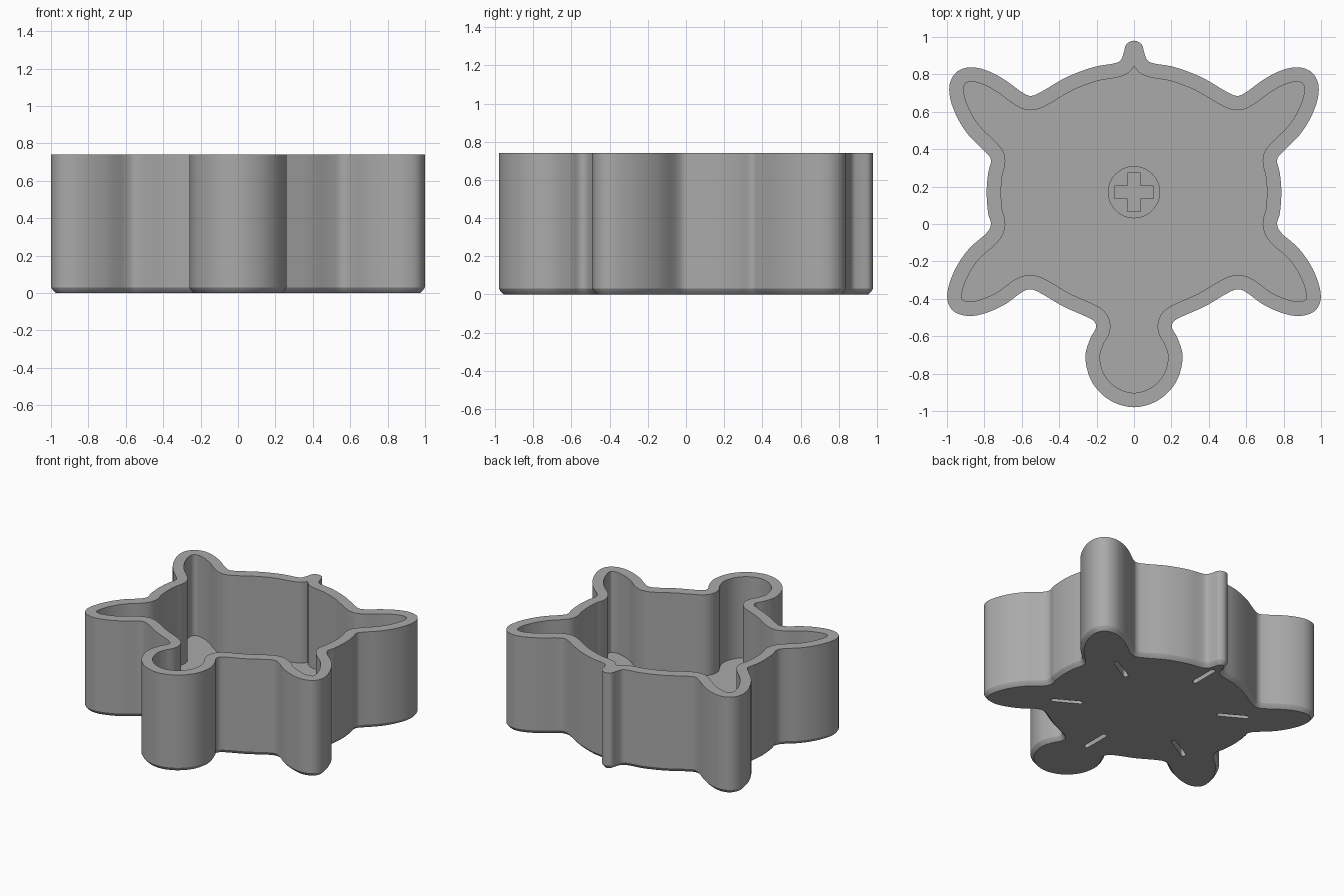
import bpy, bmesh, math
from mathutils import Vector, Matrix

cube = bpy.data.objects.get("Cube")
if cube:
    bpy.data.objects.remove(cube, do_unlink=True)

HEIGHT, FLOOR, WALL = 0.74, 0.12, 0.077
CENTER = Vector((0, 0.17))

grey = bpy.data.materials.new("matte_grey")
grey.use_nodes = True
GREY = (0.4, 0.4, 0.4, 1)
grey.diffuse_color = GREY
grey.node_tree.nodes["Principled BSDF"].inputs["Base Color"].default_value = GREY

# Half outline, clockwise from the tail tip to the head tip
HALF = [(0, .98), (.04, .962), (.055, .915), (.072, .875), (.11, .858),
        (.22, .838), (.36, .785), (.49, .71), (.55, .685), (.6, .705),
        (.69, .77), (.78, .818), (.87, .838), (.945, .815), (.985, .75),
        (.98, .66), (.94, .56), (.88, .47), (.79, .38), (.765, .34),
        (.78, .27), (.788, .17), (.78, .06), (.765, .0), (.79, -.05),
        (.88, -.13), (.95, -.23), (.99, -.33), (.997, -.41), (.96, -.47),
        (.88, -.492), (.79, -.475), (.69, -.43), (.6, -.365), (.55, -.35),
        (.49, -.375), (.38, -.44), (.25, -.498), (.21, -.525), (.205, -.56),
        (.235, -.615), (.26, -.715), (.225, -.845), (.13, -.942), (0, -.98)]


def smooth_loop(points, steps):
    """Closed Catmull-Rom curve through the points."""
    pts = [Vector(p) for p in points]
    n, out = len(pts), []
    for i in range(n):
        a, b, c, d = (pts[(i + k) % n] for k in (-1, 0, 1, 2))
        for s in range(steps):
            t = s / steps
            out.append(0.5 * (2 * b + (c - a) * t + (2 * a - 5 * b + 4 * c - d) * t * t
                              + (3 * b - a - 3 * c + d) * t ** 3))
    return out


def inset(loop, dist):
    """Move every point of a clockwise loop inward."""
    out = []
    for i, p in enumerate(loop):
        t = (loop[(i + 1) % len(loop)] - loop[i - 1]).normalized()
        out.append(p + Vector((t.y, -t.x)) * dist)
    return out


def clean_inset(loop, dist):
    """Inset that drops points where the offset folds over itself."""
    return [q for q in inset(loop, dist)
            if min((q - p).length for p in loop) > dist * 0.985]


def arc(x, r, start, sweep, n):
    """Points along an arc centred on the x axis."""
    angles = [start + sweep * i / n for i in range(n + 1)]
    return [Vector((x + r * math.cos(a), r * math.sin(a))) for a in angles]


def place(loop, angle=0):
    """Turn a loop and move it to the pot centre."""
    turn = Matrix.Rotation(angle, 2)
    return [turn @ p + CENTER for p in loop]


bm = bmesh.new()


def walls(loops, heights):
    """Skin rings of equal length; return the first and last ring."""
    rings = [[bm.verts.new((p.x, p.y, z)) for p in loop]
             for loop, z in zip(loops, heights)]
    for low, high in zip(rings, rings[1:]):
        for i in range(len(low)):
            bm.faces.new((low[i - 1], low[i], high[i], high[i - 1]))
    return rings[0], rings[-1]


def fill(*rings):
    """Fill the flat area inside the first ring, leaving the others as holes."""
    edges = [bm.edges.get((r[i - 1], r[i])) for r in rings for i in range(len(r))]
    bmesh.ops.triangle_fill(bm, edges=edges, use_beauty=True, normal=(0, 0, 1))


# Outer wall with a rounded bottom edge
outline = smooth_loop(HALF + [(-x, y) for x, y in reversed(HALF[1:-1])], 5)
shells = [inset(outline, d) for d in (.024, .014, .006, 0, 0)]
base, rim = walls(shells, (0, .01, .02, .03, HEIGHT))

# Hollow interior and flat rim
inner = clean_inset(outline, WALL)
floor, inner_rim = walls([inner, inner], (FLOOR, HEIGHT))
fill(rim, inner_rim)

# Round drain recess in the floor
ring = place(arc(0, .137, 0, math.tau, 48)[:-1])
recess, recess_rim = walls([ring, ring], (FLOOR - .015, FLOOR))
fill(floor, recess_rim)

# Plus-shaped drain well inside the recess
LONG, SHORT = .103, .034
plus = [Matrix.Rotation(k * math.pi / 2, 2) @ Vector(corner) + CENTER
        for k in range(4)
        for corner in ((LONG, -SHORT), (LONG, SHORT), (SHORT, SHORT))]
well, well_rim = walls([plus, plus], (FLOOR - .05, FLOOR - .015))
fill(recess, well_rim)
fill(well)

# Six radial slots with round ends under the base
R_IN, R_OUT, HALF_W = .49, .68, .018
slot = (arc(R_OUT, HALF_W, -math.pi / 2, math.pi, 8)
        + arc(R_IN, HALF_W, math.pi / 2, math.pi, 8))
mouths = []
for k in range(6):
    loop = place(slot, math.radians(30 + 60 * k))
    mouth, roof = walls([loop, loop], (0, .06))
    fill(roof)
    mouths.append(mouth)
fill(base, *mouths)

# Finished pot
bmesh.ops.recalc_face_normals(bm, faces=bm.faces)
mesh = bpy.data.meshes.new("planter_pot")
bm.to_mesh(mesh)
bm.free()
mesh.materials.append(grey)
pot = bpy.data.objects.new("planter_pot", mesh)
bpy.context.scene.collection.objects.link(pot)

# Smooth walls, sharp rims
bpy.ops.object.select_all(action="DESELECT")
pot.select_set(True)
bpy.context.view_layer.objects.active = pot
bpy.ops.object.shade_smooth_by_angle(angle=math.radians(25))
